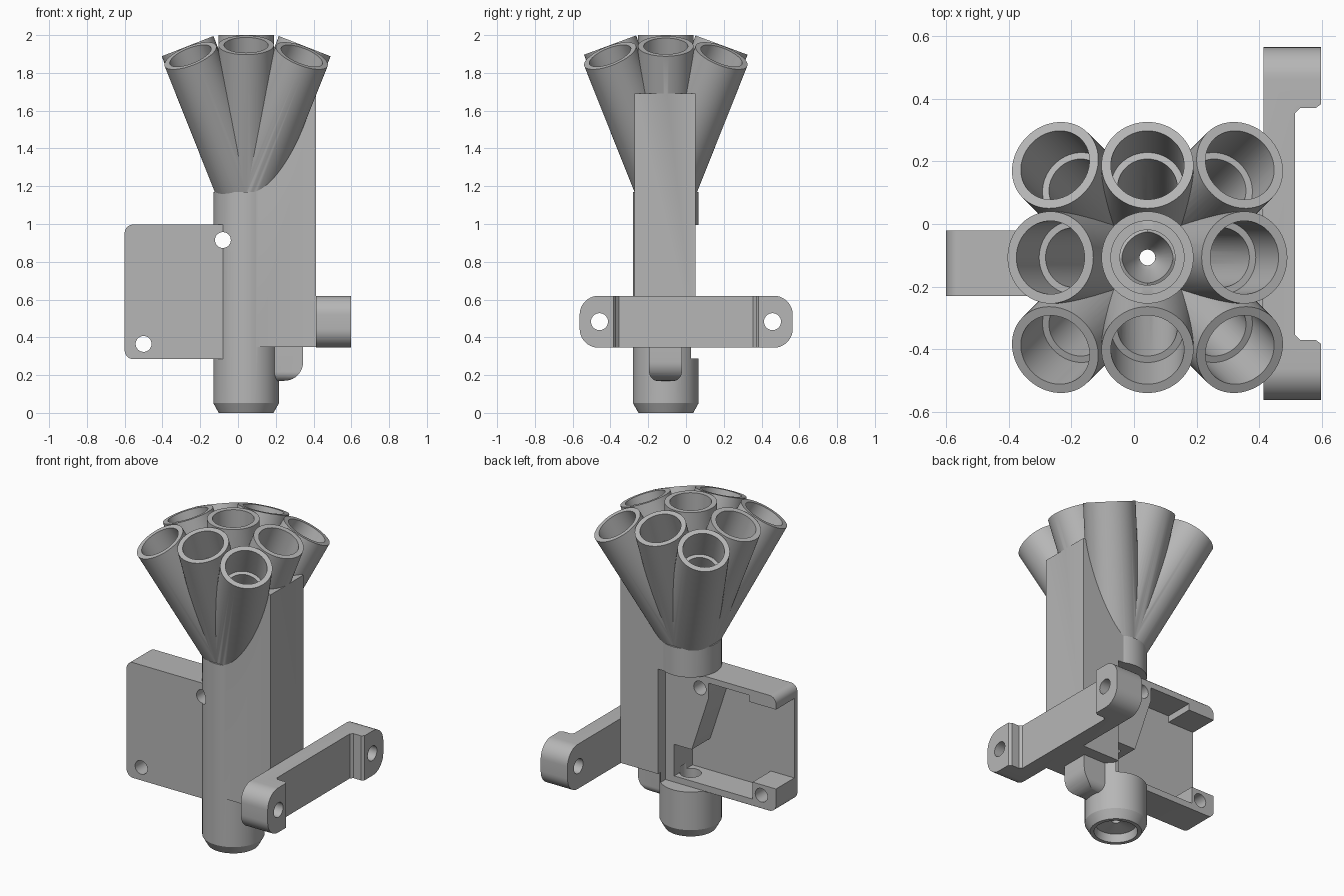
import bpy, bmesh, math
from mathutils import Vector, Matrix

if "Cube" in bpy.data.objects:
    bpy.data.objects.remove(bpy.data.objects["Cube"])

grey = bpy.data.materials.new("plain_grey")
grey.use_nodes = True
grey.diffuse_color = (0.47, 0.47, 0.47, 1)
grey.node_tree.nodes["Principled BSDF"].inputs["Base Color"].default_value = grey.diffuse_color

CX, CY = 0.043, -0.107      # axis of the main tube
PIVOT = Vector((CX, CY, 1.15))
REACH = 0.85


def finish(name, bm):
    bmesh.ops.recalc_face_normals(bm, faces=bm.faces)
    mesh = bpy.data.meshes.new(name)
    bm.to_mesh(mesh)
    bm.free()
    mesh.materials.append(grey)
    ob = bpy.data.objects.new(name, mesh)
    bpy.context.collection.objects.link(ob)
    return ob


def prism(name, pts, axis, lo, hi):
    """Extrude a 2D outline along one axis."""
    place = {"x": lambda a, b, t: (t, a, b),
             "y": lambda a, b, t: (a, t, b),
             "z": lambda a, b, t: (a, b, t)}[axis]
    bm = bmesh.new()
    low = [bm.verts.new(place(a, b, lo)) for a, b in pts]
    high = [bm.verts.new(place(a, b, hi)) for a, b in pts]
    bm.faces.new(low)
    bm.faces.new(high)
    for i in range(len(pts)):
        bm.faces.new((low[i - 1], low[i], high[i], high[i - 1]))
    return finish(name, bm)


def rounded(a0, b0, a1, b1, radii, n=10):
    """Rectangle outline with a radius per corner, from lower left, anticlockwise."""
    pts = []
    corners = [(a0, b0, 1, 1), (a1, b0, -1, 1), (a1, b1, -1, -1), (a0, b1, 1, -1)]
    for i, ((a, b, sa, sb), r) in enumerate(zip(corners, radii)):
        if r == 0:
            pts.append((a, b))
            continue
        for k in range(n + 1):
            t = math.pi + (i + k / n) * math.pi / 2
            pts.append((a + sa * r + r * math.cos(t), b + sb * r + r * math.sin(t)))
    return pts


def box(name, a, b):
    return prism(name, rounded(a[0], a[1], b[0], b[1], (0,) * 4), "z", a[2], b[2])


def circle(a, b, r, n=32):
    return [(a + r * math.cos(2 * math.pi * i / n), b + r * math.sin(2 * math.pi * i / n)) for i in range(n)]


def lathe(name, profile, origin, direction=Vector((0, 0, 1)), n=64):
    """Closed solid of revolution; profile is (radius, height) from bottom to top."""
    bm = bmesh.new()
    rings = [[bm.verts.new((a, b, h)) for a, b in circle(0, 0, r, n)] for r, h in profile]
    for low, high in zip(rings, rings[1:]):
        for i in range(n):
            j = (i + 1) % n
            bm.faces.new((low[i], low[j], high[j], high[i]))
    bm.faces.new(rings[0])
    bm.faces.new(rings[-1])
    turn = Vector((0, 0, 1)).rotation_difference(direction).to_matrix().to_4x4()
    bmesh.ops.transform(bm, matrix=Matrix.Translation(origin) @ turn, verts=bm.verts)
    return finish(name, bm)


def combine(base, steps):
    """Apply (operation, solid) steps in order, then drop the helpers."""
    for kind, ob in steps:
        ob.hide_render = True
        m = base.modifiers.new(kind, "BOOLEAN")
        m.operation, m.object, m.solver = kind, ob, "MANIFOLD"
    bpy.context.view_layer.update()
    done = bpy.data.meshes.new_from_object(base.evaluated_get(bpy.context.evaluated_depsgraph_get()))
    base.modifiers.clear()
    base.data = done
    for kind, ob in steps:
        bpy.data.objects.remove(ob)
    bpy.ops.object.select_all(action="DESELECT")
    base.select_set(True)
    bpy.context.view_layer.objects.active = base
    bpy.ops.object.shade_smooth_by_angle(angle=math.radians(25))


# main tube with chamfered foot
axis = Vector((CX, CY, 0))
body = lathe("tube_manifold", [(0.145, 0), (0.174, 0.052), (0.174, 1.17)], axis)
adds, cuts = [], []

# nine funnel tubes fanning out from one pivot
for i in (-1, 0, 1):
    for j in (-1, 0, 1):
        sx = i * (0.295 if j else 0.31)
        sy = j * 0.295
        d = Vector((sx, sy, math.sqrt(REACH ** 2 - sx ** 2 - sy ** 2))).normalized()
        adds.append(lathe("funnel_tube", [(0.147, 0), (0.147, REACH)], PIVOT, d))
        if i or j:
            cuts.append(lathe("funnel_bore", [(0.095, 0.02), (0.095, REACH - 0.2), (0.117, REACH - 0.2),
                                              (0.117, REACH + 0.05)], PIVOT, d))

# side fin, motor housing and rounded spout
adds.append(box("side_fin", (CX + 0.01, -0.273, 0.348), (0.412, 0.05, 1.69)))
adds.append(prism("housing", rounded(-0.6, 0.285, CX, 0.997, (0.045, 0, 0, 0.045)), "y", -0.23, -0.02))
spout = prism("spout", rounded(0.1, 0.17, 0.345, 0.4, (0, 0.1, 0, 0)), "y", -0.25, 0.03)
combine(spout, [("INTERSECT", prism("spout_section", rounded(-0.195, 0.168, -0.022, 0.42, (0.05, 0.05, 0, 0)),
                                    "x", 0.05, 0.4))])
adds.append(spout)

# rear opening of the tube and the housing cavity
cuts.append(box("rear_cut", (-0.7, -0.021, 0.287), (0.155, 0.2, 0.995)))
cavity = [(-0.7, 0.43), (-0.44, 0.43), (-0.44, 0.325), (0.095, 0.325), (0.095, 0.52), (-0.025, 0.52),
          (-0.14, 0.87), (-0.14, 0.96), (-0.42, 0.96), (-0.42, 0.92), (-0.7, 0.92)]
cuts.append(prism("cavity", cavity, "y", -0.2, 0.1))
for x, z in ((-0.08, 0.915), (-0.5, 0.365)):
    cuts.append(prism("screw_hole", circle(x, z, 0.042), "y", -0.5, 0.2))

# central bore from mouth to foot
cuts.append(lathe("central_bore", [(0.125, -0.02), (0.115, 0.05), (0.025, 0.07), (0.025, 0.22), (0.06, 0.22),
                                   (0.06, 0.36), (0.025, 0.36), (0.025, 0.98), (0.04, 1.0), (0.088, 1.16),
                                   (0.088, 1.8), (0.117, 1.8), (0.117, 2.05)], axis))
combine(body, [("UNION", o) for o in adds] + [("DIFFERENCE", o) for o in cuts])

# mounting bracket with two drilled ears
bracket = prism("mount_bracket", rounded(-0.563, 0.345, 0.565, 0.62, (0.1,) * 4), "x", 0.414, 0.597)
recess = prism("recess", [(0.515, -0.355), (0.53, -0.37), (0.58, -0.37), (0.62, -0.4),
                          (0.62, 0.4), (0.58, 0.37), (0.53, 0.37), (0.515, 0.355)], "z", 0.2, 0.8)
holes = [prism("ear_hole", circle(y, 0.483, 0.045), "x", 0.3, 0.7) for y in (-0.458, 0.458)]
combine(bracket, [("DIFFERENCE", o) for o in [recess] + holes])
